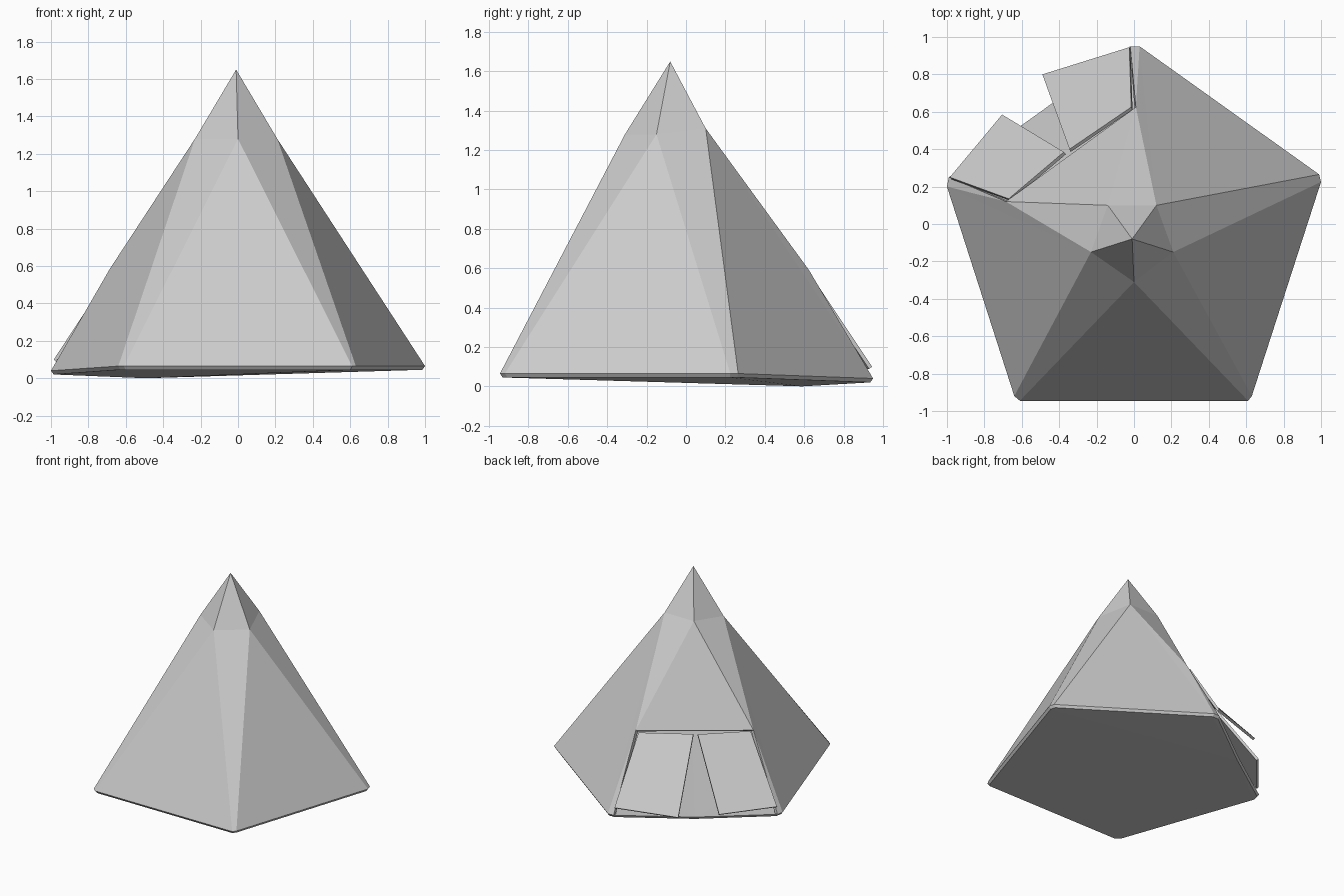
import bpy

if "Cube" in bpy.data.objects:
    bpy.data.objects.remove(bpy.data.objects["Cube"])


def make(name, verts, faces, thickness=0.0):
    mesh = bpy.data.meshes.new(name)
    mesh.from_pydata(verts, [], faces)
    mesh.update()
    obj = bpy.data.objects.new(name, mesh)
    bpy.context.collection.objects.link(obj)
    if thickness:
        mod = obj.modifiers.new("thickness", 'SOLIDIFY')
        mod.thickness = thickness
        mod.offset = -1
    return obj


# Pentagon outline with clipped corners, counter-clockwise from the front left
outline = [(-.61, -.945), (.61, -.945), (.63, -.92), (1, .225), (.99, .265),
           (.03, .95), (-.02, .95), (-.99, .25), (-1, .2), (-.64, -.92)]
base = [(x, y, .04 if 5 <= i <= 8 else .065) for i, (x, y) in enumerate(outline)]
shoulders = [(0, -.31, 1.28), (.21, -.15, 1.28), (.12, .1, 1.31),
             (-.14, .1, 1.31), (-.23, -.15, 1.28)]
lintel = [(.01, .625, .59), (-.685, .12, .585)]
apex = (-.01, -.08, 1.65)

# Tent walls, open below the lintel on side 3
S, R, L, A = 10, 15, 16, 17
DOOR = 3
faces = []
for k in range(5):
    n = (k + 1) % 5
    a, b, c = 2 * k, 2 * k + 1, (2 * k + 2) % 10
    if k != DOOR:
        faces.append((a, b, S + k))
    if k not in (2, 3):
        faces.append((b, c, S + n, S + k))
    faces.append((S + k, S + n, A))
faces += [(5, 6, R), (5, R, S + 2), (R, S + 3, S + 2),
          (7, 8, L), (8, S + 4, L), (L, S + 4, S + 3), (R, L, S + 3)]
make("tent_walls", base + shoulders + lintel + [apex], faces, .025)

# Groundsheet, sagging toward the middle of the doorway
ring = base[:7] + [(-.5, .6, .02)] + base[7:]
n, m = len(ring), 7
under = [(x * .985, y * .985, z - .02) for x, y, z in ring]
faces = [(i, n + i, n + (i + 1) % n, (i + 1) % n)for i in range(n)]
for j in range(1, n - 1):
    p, q = (m + j) % n, (m + j + 1) % n
    faces += [(m, p, q), (n + m, n + q, n + p)]
make("groundsheet", ring + under, faces)

# Two door flaps, swung slightly outward
flaps = {
    "back_door_flap": [(-.025, .945, .1), (-.49, .8, .09),
                       (-.345, .4, .57), (-.015, .625, .58)],
    "left_door_flap": [(-.705, .585, .09), (-.985, .25, .1),
                       (-.67, .135, .58), (-.375, .385, .57)],
}
for name, quad in flaps.items():
    make(name, quad, [(0, 1, 2, 3)], .02)
